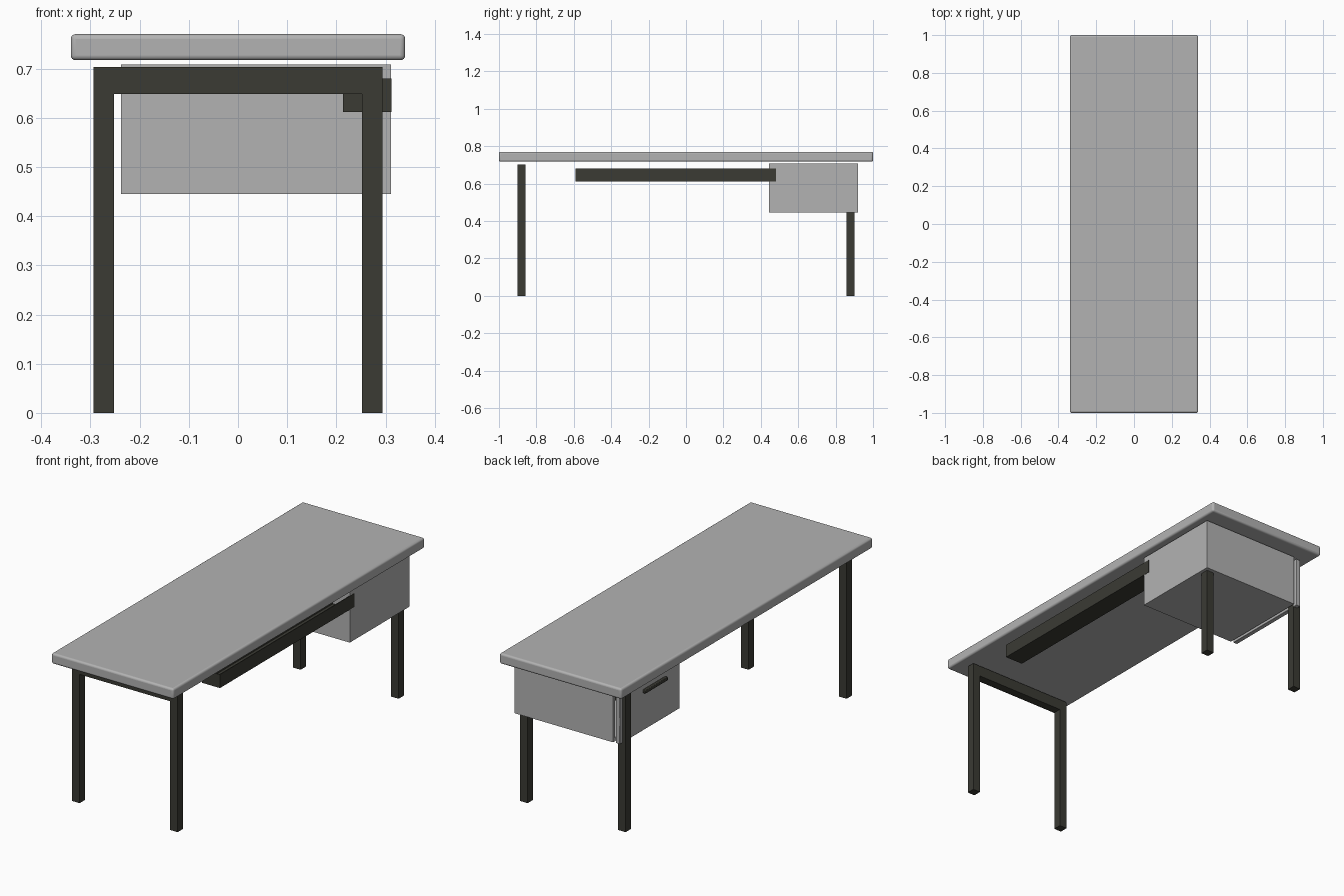
import bpy

if "Cube" in bpy.data.objects:
    bpy.data.objects.remove(bpy.data.objects["Cube"])


def material(name, rgb):
    m = bpy.data.materials.new(name)
    m.diffuse_color = (*rgb, 1)
    m.use_nodes = True
    m.node_tree.nodes["Principled BSDF"].inputs["Base Color"].default_value = m.diffuse_color
    return m


GREY = material("light grey laminate", (0.45, 0.45, 0.45))
DARK = material("dark olive metal", (0.043, 0.043, 0.034))


def box(name, mat, x, y, z, bevel=0, segments=3):
    """Box given by its (min, max) range on each axis."""
    bpy.ops.mesh.primitive_cube_add(size=1, location=[(a + b) / 2 for a, b in (x, y, z)])
    ob = bpy.context.object
    ob.name = name
    ob.scale = [b - a for a, b in (x, y, z)]
    bpy.ops.object.transform_apply(location=False, rotation=False, scale=True)
    ob.data.materials.append(mat)
    if bevel:
        mod = ob.modifiers.new("rounded edges", "BEVEL")
        mod.width = bevel
        mod.segments = segments
        bpy.ops.object.shade_smooth_by_angle()
    return ob


# Tabletop with softened edges
box("tabletop", GREY, (-0.34, 0.34), (-1, 1), (0.717, 0.77), 0.01, 4)

# Two leg frames, each with a pair of legs and a crossbar
for end, y in (("front", (-0.9, -0.858)), ("back", (0.858, 0.9))):
    box(end + "_left_leg", DARK, (-0.294, -0.252), y, (0, 0.703))
    box(end + "_right_leg", DARK, (0.252, 0.294), y, (0, 0.703))
    box(end + "_crossbar", DARK, (-0.252, 0.252), y, (0.648, 0.703))

# Drawer cabinet made from panels, open towards the drawer front
X0, X1, Y0, Y1, Z0, Z1, T = -0.238, 0.311, 0.445, 0.92, 0.445, 0.708, 0.015
box("cabinet_bottom", GREY, (X0, X1), (Y0, Y1), (Z0, Z0 + T))
box("cabinet_top", GREY, (X0, X1 - T), (Y0 + T, Y1 - T), (Z1 - T, Z1))
box("cabinet_side_panel", GREY, (X1 - T, X1), (Y0, Y1), (Z0 + T, Z1))
box("cabinet_front_panel", GREY, (X0, X1 - T), (Y0, Y0 + T), (Z0 + T, Z1))
box("cabinet_back_panel", GREY, (X0, X1 - T), (Y1 - T, Y1), (Z0 + T, Z1))

# Drawer front with its pull
box("drawer_front", GREY, (-0.276, -0.253), (Y0, Y1), (Z0, Z1 - 0.005), 0.002, 2)
box("drawer_pull", DARK, (-0.292, -0.276), (0.56, 0.74), (0.634, 0.652), 0.003, 2)

# Open cable tray under the long right edge
TX0, TX1, TY0, TY1, TZ0, TZ1, W = 0.213, 0.3125, -0.59, 0.482, 0.612, 0.68, 0.004
box("tray_floor", DARK, (TX0, TX1), (TY0, TY1), (TZ0, TZ0 + W))
box("tray_outer_wall", DARK, (TX1 - W, TX1), (TY0, TY1), (TZ0 + W, TZ1))
box("tray_inner_wall", DARK, (TX0, TX0 + W), (TY0, TY1), (TZ0 + W, TZ1))
box("tray_front_end", DARK, (TX0 + W, TX1 - W), (TY0, TY0 + W), (TZ0 + W, TZ1))
box("tray_back_end", DARK, (TX0 + W, TX1 - W), (TY1 - W, TY1), (TZ0 + W, TZ1))
